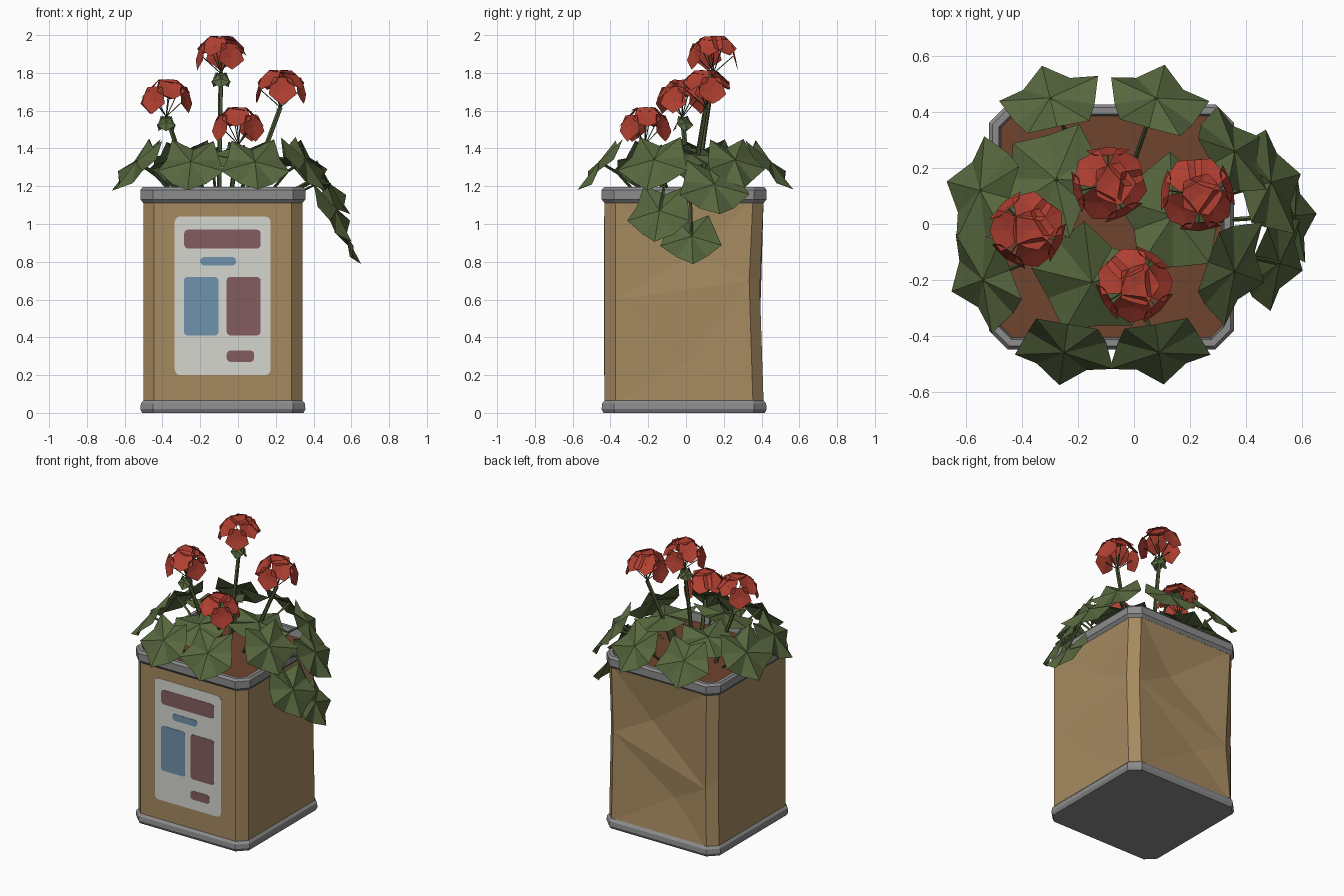
import bpy, bmesh, random
from math import sin, cos, pi, radians
from mathutils import Vector, Matrix

random.seed(4)
if "Cube" in bpy.data.objects:
    bpy.data.objects.remove(bpy.data.objects["Cube"])


def material(name, *rgb):
    """Flat material from sRGB bytes."""
    m = bpy.data.materials.new(name)
    col = [((c / 255 + 0.055) / 1.055) ** 2.4 for c in rgb] + [1]
    m.use_nodes = True
    m.diffuse_color = col
    m.node_tree.nodes["Principled BSDF"].inputs["Base Color"].default_value = col
    return m


TAN = material("tan card", 166, 138, 96)
GREY = material("grey metal", 140, 140, 140)
SOIL = material("soil brown", 112, 68, 47)
PAPER = material("label white", 214, 214, 208)
MAROON = material("label maroon", 132, 92, 94)
BLUE = material("label blue", 111, 146, 174)
GREEN = material("leaf green", 87, 103, 62)
STEM = material("stem green", 74, 88, 52)
RED = material("petal red", 176, 63, 49)


def finish(bm, name, mat, fix=True):
    if fix:
        bmesh.ops.recalc_face_normals(bm, faces=bm.faces)
    me = bpy.data.meshes.new(name)
    bm.to_mesh(me)
    bm.free()
    me.materials.append(mat)
    ob = bpy.data.objects.new(name, me)
    bpy.context.collection.objects.link(ob)
    return ob


# ---------- container ----------
MID = Vector((-0.08, -0.01, 0))
HALF, CUT = 0.437, 0.066


def octagon(bm, inset, z):
    """Square with cut corners, starting at the right side of the front."""
    h, c = HALF - inset, CUT - 0.586 * inset
    a = h - c
    pts = [(a, -h), (h, -a), (h, a), (a, h), (-a, h), (-h, a), (-h, -a), (-a, -h)]
    return [bm.verts.new(MID + Vector((x, y, z))) for x, y in pts]


def bridge(bm, low, high):
    n = len(low)
    return [bm.faces.new((low[i], low[(i + 1) % n], high[(i + 1) % n], high[i]))
            for i in range(n)]


def loft(name, mat, profile, closed=False, cap_low=False, cap_high=False):
    bm = bmesh.new()
    rings = [octagon(bm, *p) for p in profile]
    for low, high in zip(rings, rings[1:] + (rings[:1] if closed else [])):
        bridge(bm, low, high)
    if cap_low:
        bm.faces.new(rings[0])
    if cap_high:
        bm.faces.new(rings[-1])
    return finish(bm, name, mat)


loft("top_rim", GREY, [(0.017, 1.11), (0, 1.13), (0, 1.18), (0.012, 1.195),
                       (0.035, 1.195), (0.045, 1.12)], closed=True)
loft("base_rim", GREY, [(0.01, 0), (0, 0.02), (0.003, 0.05), (0.017, 0.067)], cap_low=True)
loft("soil", SOIL, [(0.04, 1.11), (0.04, 1.14)], cap_high=True)

# Body: two stacked bands, with dented right and back panels
bm = bmesh.new()
rings = [octagon(bm, 0.016, z) for z in (0.05, 0.6, 1.13)]
bands = [bridge(bm, rings[k], rings[k + 1]) for k in (0, 1)]
middle = rings[1]
middle[2].co += Vector((0, -0.02, 0.1))
middle[3].co += Vector((0, -0.02, 0.06))
middle[4].co += Vector((0.02, -0.02, -0.15))
middle[5].co += Vector((0.005, 0, -0.08))
dents = [(0, 1, (-0.01, 0, -0.09)), (1, 1, (-0.014, 0.06, -0.05)),
         (0, 3, (-0.1, -0.025, 0.02)), (1, 3, (0.08, -0.04, -0.04))]
for band, side, push in dents:
    face = bands[band][side]
    hub = bm.verts.new(face.calc_center_median() + Vector(push))
    corners = list(face.verts)
    bm.faces.remove(face)
    for a, b in zip(corners, corners[1:] + corners[:1]):
        bm.faces.new((a, b, hub))
finish(bm, "container_body", TAN)


# ---------- front label ----------
def plate(name, mat, x0, x1, z0, z1, layer, r=0.02):
    """Thin rounded rectangle on the front face."""
    y = MID.y - HALF + 0.016 - 0.002 * layer
    bm = bmesh.new()
    outline = []
    for x, z, turn in ((x1 - r, z1 - r, 0), (x0 + r, z1 - r, 1),
                       (x0 + r, z0 + r, 2), (x1 - r, z0 + r, 3)):
        for k in range(4):
            t = (turn + k / 3) * pi / 2
            outline.append((x + r * cos(t), z + r * sin(t)))
    front = [bm.verts.new((x, y, z)) for x, z in outline]
    back = [bm.verts.new((x, y + 0.002, z)) for x, z in outline]
    bm.faces.new(front)
    bridge(bm, back, front)
    finish(bm, name, mat)


plate("label_paper", PAPER, -0.335, 0.173, 0.2, 1.04, 1, 0.03)
plate("label_header", MAROON, -0.285, 0.12, 0.87, 0.97, 2)
plate("label_dash", BLUE, -0.2, -0.01, 0.78, 0.825, 2)
plate("label_left_block", BLUE, -0.287, -0.103, 0.41, 0.72, 2)
plate("label_right_block", MAROON, -0.06, 0.12, 0.41, 0.72, 2)
plate("label_footer", MAROON, -0.06, 0.085, 0.27, 0.33, 2)


# ---------- plant helpers ----------
def tube(bm, points, radius, sides=5):
    points = [Vector(p) for p in points]
    last = None
    for i, p in enumerate(points):
        axis = points[min(i + 1, len(points) - 1)] - points[max(i - 1, 0)]
        rot = axis.to_track_quat("Z", "Y")
        ring = [bm.verts.new(p + rot @ Vector((radius * cos(t), radius * sin(t), 0)))
                for t in (2 * pi * k / sides for k in range(sides))]
        if last:
            bridge(bm, last, ring)
        last = ring


def facing(pos, azimuth, tilt):
    """Local z leans toward the azimuth, local x runs down the slope."""
    return (Matrix.Translation(pos) @ Matrix.Rotation(radians(azimuth), 4, "Z")
            @ Matrix.Rotation(radians(tilt), 4, "Y"))


def blade(bm, frame, r, waist, droop, fold, base):
    """Five-lobed fan around a hub; base is the radius of the stem notch."""
    hub = bm.verts.new(frame.translation)
    ring = []
    for k in range(10):
        reach = 1 if k % 2 == 0 else (base if k == 5 else waist)
        reach *= r * random.uniform(0.95, 1.05)
        t = k * pi / 5
        drop = droop if k % 2 == 0 else fold
        ring.append(bm.verts.new(frame @ Vector((reach * cos(t), reach * sin(t), -drop * r))))
    for a, b in zip(ring, ring[1:] + ring[:1]):
        bm.faces.new((hub, a, b))


# ---------- leaves: x, y, z, azimuth, tilt, radius ----------
LEAVES = [
    (-0.30, 0.45, 1.33, 104, 48, 0.19), (0.08, 0.45, 1.33, 76, 48, 0.19),
    (-0.55, 0.12, 1.33, 165, 49, 0.2), (-0.54, -0.20, 1.33, 200, 49, 0.19),
    (-0.25, -0.46, 1.33, 262, 50, 0.19), (0.09, -0.46, 1.33, 278, 50, 0.19),
    (-0.28, 0.16, 1.38, 140, 14, 0.21), (-0.15, -0.21, 1.37, 240, 20, 0.22),
    (0.14, 0.03, 1.37, 20, 12, 0.22),
    (0.36, 0.26, 1.34, 30, 53, 0.18), (0.36, -0.17, 1.34, 340, 53, 0.2),
    (0.49, 0.15, 1.21, 15, 53, 0.2), (0.52, -0.14, 1.07, 342, 60, 0.19),
    (0.575, 0.03, 0.935, 5, 60, 0.17),
]
leaves, stalks = bmesh.new(), bmesh.new()
for x, y, z, azimuth, tilt, r in LEAVES:
    pos = Vector((x, y, z))
    blade(leaves, facing(pos, azimuth, tilt), r, 0.8, 0.04, 0.2, 0.62)
    foot, knee = MID.lerp(pos, 0.5), MID.lerp(pos, 0.78)
    foot.z, knee.z = 1.13, max(z - 0.06, 1.22)
    tube(stalks, [foot, knee, pos], 0.008, 4)
finish(leaves, "leaves", GREEN, fix=False)
finish(stalks, "leaf_stalks", STEM)

# ---------- flower heads: centre, stem foot ----------
FLOWERS = [
    ((-0.09, 0.145, 1.867), (-0.1, 0.05, 1.13)),
    ((-0.38, -0.02, 1.637), (-0.24, 0.02, 1.13)),
    ((0.225, 0.105, 1.687), (0.06, 0.03, 1.13)),
    ((0.003, -0.217, 1.49), (-0.04, -0.1, 1.13)),
]
for number, (centre, foot) in enumerate(FLOWERS, 1):
    centre, foot = Vector(centre), Vector(foot)
    neck = centre - Vector((0, 0, 0.07))
    petals, stem, sepals = bmesh.new(), bmesh.new(), bmesh.new()
    tube(stem, [foot, foot.lerp(neck, 0.5) + Vector((0, 0, 0.02)), neck], 0.013)
    spots = [(0, 8)] + [(k * 360 / 7 + 40 * number, (46, 78)[k % 2]) for k in range(7)]
    for azimuth, tilt in spots:
        frame = facing(centre, azimuth, tilt)
        frame.translation = frame @ Vector((0, 0, 0.108))
        blade(petals, frame, 0.078, 0.84, -0.1, -0.1, 0.84)
        tube(stem, [neck, frame.translation], 0.003, 3)
    # Small drooping leaflets under the head
    if number < 3:
        for k in range(3):
            frame = facing(neck - Vector((0, 0, 0.02)), k * 120 + 30, 62)
            frame.translation = frame @ Vector((0.02, 0, 0.02))
            blade(sepals, frame, 0.05, 0.8, 0.04, 0.2, 0.6)
    finish(petals, f"flower_{number}_petals", RED, fix=False)
    finish(stem, f"flower_{number}_stem", STEM)
    if number < 3:
        finish(sepals, f"flower_{number}_leaflets", GREEN, fix=False)
    else:
        sepals.free()
